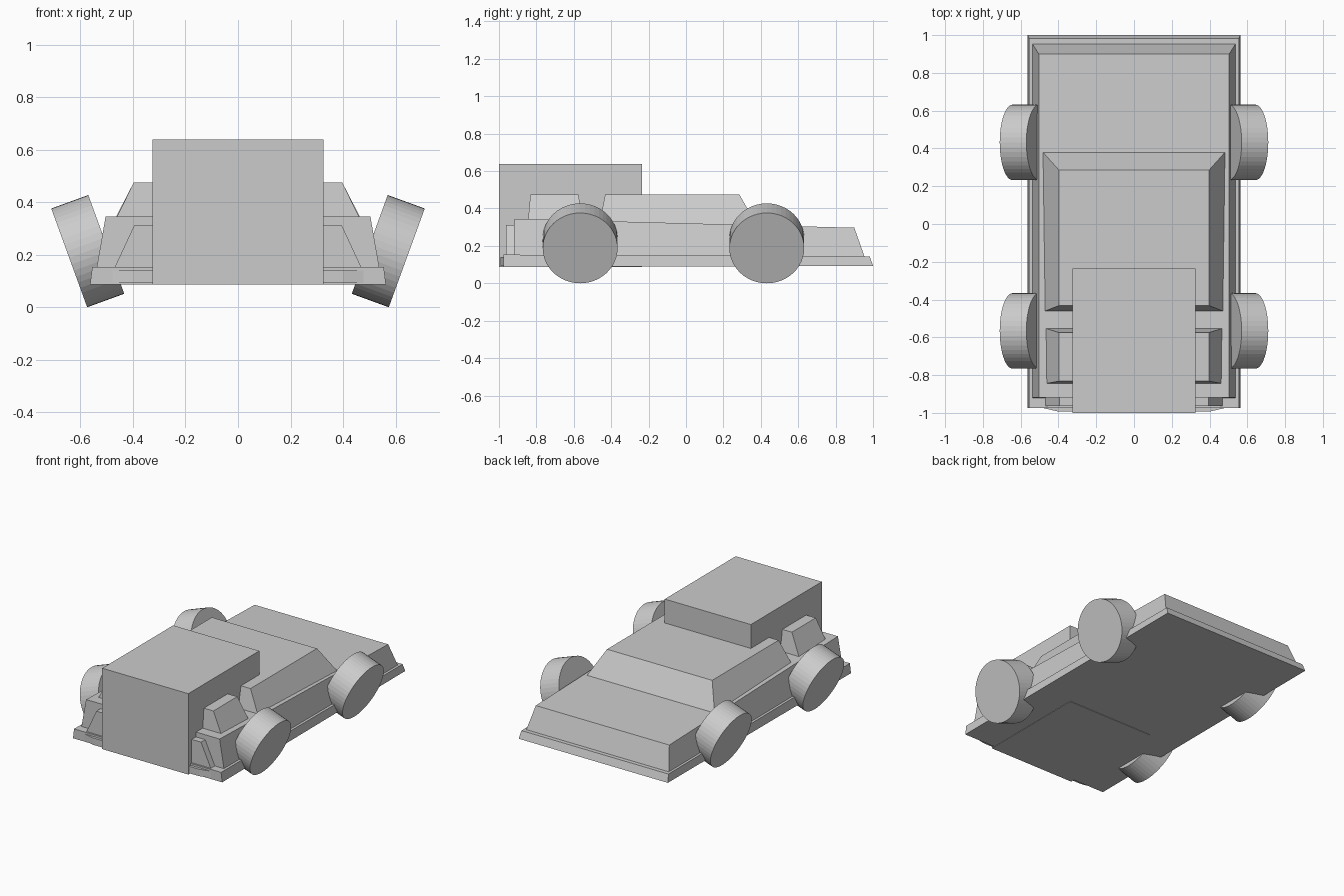
import bpy, bmesh
from math import radians

if "Cube" in bpy.data.objects:
    bpy.data.objects.remove(bpy.data.objects["Cube"])


def solid(name, bottom, top):
    """Closed block lofted between two matching loops of points."""
    bm = bmesh.new()
    lo = [bm.verts.new(p) for p in bottom]
    hi = [bm.verts.new(p) for p in top]
    bm.faces.new(lo[::-1])
    bm.faces.new(hi)
    n = len(lo)
    for i in range(n):
        j = (i + 1) % n
        bm.faces.new((lo[i], lo[j], hi[j], hi[i]))
    bmesh.ops.recalc_face_normals(bm, faces=bm.faces)
    mesh = bpy.data.meshes.new(name)
    bm.to_mesh(mesh)
    bm.free()
    ob = bpy.data.objects.new(name, mesh)
    bpy.context.collection.objects.link(ob)
    return ob


def rect(half_x, front, back, z_front, z_back=None):
    """Symmetric rectangle loop, optionally sloping from front to back."""
    zb = z_front if z_back is None else z_back
    return [(-half_x, front, z_front), (half_x, front, z_front),
            (half_x, back, zb), (-half_x, back, zb)]


# Chassis plate and main body
solid("chassis_plate", rect(0.563, -0.975, 1.0, 0.087, 0.093),
      rect(0.555, -0.975, 0.982, 0.153, 0.144))
solid("body", rect(0.54, -0.92, 0.957, 0.14, 0.135),
      rect(0.504, -0.918, 0.9, 0.345, 0.297))

# Front bumper nose, tapering toward the middle
nose = [(-0.5, -0.97), (-0.4, -0.993), (0.4, -0.993), (0.5, -0.97)]
solid("bumper_nose", [(x, y, 0.093) for x, y in nose],
      [(x, y, 0.14) for x, y in nose])

# Grille panel on the front
solid("grille_panel", rect(0.476, -0.963, -0.91, 0.138),
      rect(0.395, -0.963, -0.91, 0.312))

# Rear cabin and front deck block
solid("cabin", rect(0.482, -0.465, 0.38, 0.31), rect(0.397, -0.432, 0.285, 0.475))
solid("deck_block", rect(0.468, -0.845, -0.552, 0.33), rect(0.397, -0.832, -0.575, 0.475))

# Large central box
solid("engine_box", rect(0.325, -1.0, -0.235, 0.086), rect(0.325, -1.0, -0.235, 0.638))

# Four wheels, leaning outward at the top
for side, label in ((1, "right"), (-1, "left")):
    for end, y in (("front", -0.566), ("rear", 0.432)):
        bpy.ops.mesh.primitive_cylinder_add(
            vertices=48, radius=0.2, depth=0.15,
            location=(side * 0.572, y, 0.2137),
            rotation=(0, radians(side * 110), 0))
        wheel = bpy.context.object
        wheel.name = f"wheel_{end}_{label}"
        bpy.ops.object.shade_smooth_by_angle(angle=radians(5))
